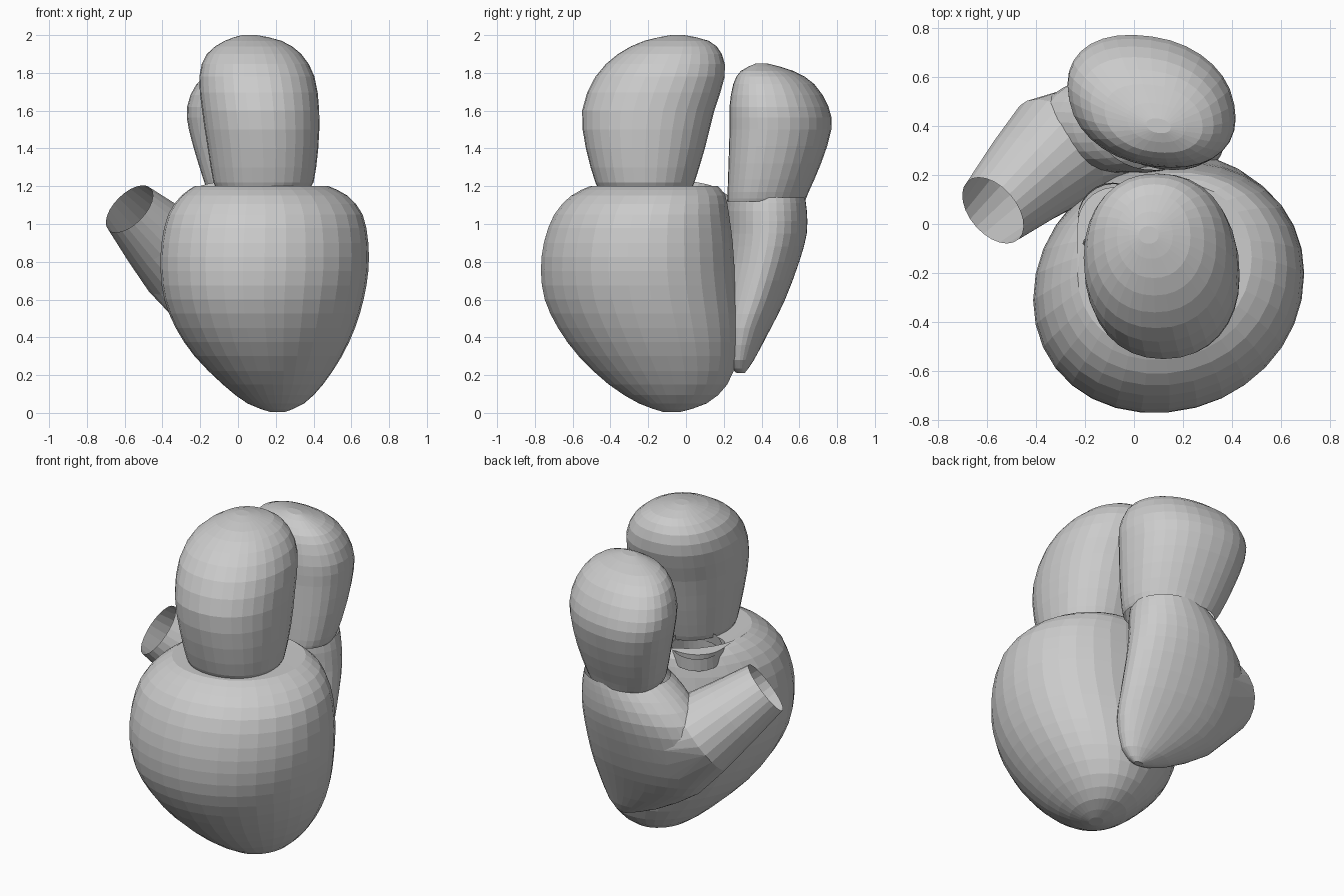
import bpy, bmesh
from math import sin, cos, pi
from mathutils import Vector

if "Cube" in bpy.data.objects:
    bpy.data.objects.remove(bpy.data.objects["Cube"])

SIDES = 32


def loft(name, rings, close_start=False, close_end=False):
    """Skin a list of equal-length rings; optional caps at each end."""
    n = len(rings[0])
    verts = [tuple(p) for r in rings for p in r]
    faces = []
    for i in range(len(rings) - 1):
        for j in range(n):
            k = (j + 1) % n
            faces.append((i * n + j, i * n + k, (i + 1) * n + k, (i + 1) * n + j))
    if close_start:
        faces.append(tuple(reversed(range(n))))
    if close_end:
        faces.append(tuple(range((len(rings) - 1) * n, len(rings) * n)))
    me = bpy.data.meshes.new(name)
    me.from_pydata(verts, [], faces)
    ob = bpy.data.objects.new(name, me)
    bpy.context.collection.objects.link(ob)
    return rings


def smooth_rows(rows, steps=2):
    """Catmull-Rom interpolation between section rows."""
    out = []
    for i in range(len(rows) - 1):
        p0, p1 = rows[max(i - 1, 0)], rows[i]
        p2, p3 = rows[i + 1], rows[min(i + 2, len(rows) - 1)]
        for s in range(steps):
            t = s / steps
            out.append([0.5 * (2 * b + (c - a) * t + (2 * a - 5 * b + 4 * c - d) * t * t
                               + (3 * b - a - 3 * c + d) * t ** 3)
                        for a, b, c, d in zip(p0, p1, p2, p3)])
    out.append(list(rows[-1]))
    return out


def power(v, e):
    return abs(v) ** e * (1 if v >= 0 else -1)


def chamber(name, rows, skew=0.0, square=1.0, extra=(), **caps):
    """Rows are (z, x min, x max, y min, y max); skew turns the oval.
    Rows in extra are added without smoothing."""
    rings = []
    for z, x0, x1, y0, y1 in smooth_rows(rows) + list(extra):
        rings.append([((x0 + x1) / 2 + (x1 - x0) / 2 * power(cos(t), square),
                       (y0 + y1) / 2 + (y1 - y0) / 2 * power(sin(t - skew), square), z)
                      for t in (2 * pi * j / SIDES for j in range(SIDES))])
    return loft(name, rings, **caps)


def tube(name, stations):
    """Stations are (centre, normal, radius)."""
    rings = []
    for c, nrm, r in stations:
        nv = Vector(nrm).normalized()
        u = nv.cross(Vector((0, 1, 0))).normalized()
        v = nv.cross(u)
        rings.append([Vector(c) + r * (cos(2 * pi * j / 24) * u + sin(2 * pi * j / 24) * v)
                      for j in range(24)])
    return loft(name, rings)


# large front ventricle with a flat shelf around a round outlet hole
chamber("front_ventricle", [
    (0.005, 0.17, 0.25, -0.12, -0.03),
    (0.05, 0.05, 0.35, -0.25, 0.11),
    (0.15, -0.08, 0.45, -0.41, 0.22),
    (0.30, -0.23, 0.55, -0.57, 0.275),
    (0.45, -0.33, 0.62, -0.68, 0.285),
    (0.60, -0.39, 0.665, -0.75, 0.275),
    (0.75, -0.41, 0.69, -0.77, 0.26),
    (0.90, -0.405, 0.69, -0.755, 0.25),
    (1.05, -0.37, 0.66, -0.70, 0.23),
    (1.15, -0.30, 0.58, -0.61, 0.21),
    (1.20, -0.23, 0.48, -0.51, 0.17)],
    skew=-0.1, square=0.97,
    extra=[(1.195, -0.23, 0.05, -0.13, 0.15), (1.02, -0.21, 0.05, -0.15, 0.13)],
    close_start=True)

# front atrium
chamber("front_atrium", [
    (1.19, -0.11, 0.37, -0.46, 0.03),
    (1.22, -0.13, 0.40, -0.48, 0.045),
    (1.40, -0.16, 0.425, -0.53, 0.10),
    (1.60, -0.19, 0.43, -0.55, 0.15),
    (1.78, -0.205, 0.405, -0.48, 0.205),
    (1.90, -0.165, 0.335, -0.36, 0.19),
    (1.97, -0.07, 0.23, -0.22, 0.12),
    (2.00, 0.02, 0.10, -0.08, -0.01)], square=0.92, close_end=True)

# raised lip of the outlet hole
tube("outlet_lip", [((-0.085, 0.02, 1.13), (-0.15, 0.15, 1), 0.145),
                    ((-0.09, 0.03, 1.205), (-0.15, 0.15, 1), 0.14)])

# back ventricle, tapering down to its tip
body = chamber("back_ventricle", [
    (0.21, 0.18, 0.24, 0.27, 0.31),
    (0.28, -0.01, 0.31, 0.20, 0.36),
    (0.45, -0.29, 0.36, 0.15, 0.45),
    (0.60, -0.39, 0.37, 0.17, 0.525),
    (0.80, -0.42, 0.37, 0.20, 0.60),
    (0.95, -0.37, 0.365, 0.21, 0.64),
    (1.07, -0.25, 0.355, 0.21, 0.64),
    (1.14, -0.15, 0.34, 0.22, 0.63)], skew=-0.06, close_start=True)

# back atrium
chamber("back_atrium", [
    (1.12, -0.13, 0.34, 0.22, 0.63),
    (1.17, -0.16, 0.36, 0.22, 0.65),
    (1.32, -0.21, 0.39, 0.225, 0.715),
    (1.50, -0.26, 0.41, 0.23, 0.77),
    (1.62, -0.27, 0.41, 0.23, 0.755),
    (1.74, -0.22, 0.36, 0.25, 0.68),
    (1.81, -0.12, 0.28, 0.29, 0.57),
    (1.85, 0.05, 0.15, 0.37, 0.43)], skew=0.23, square=0.92, close_end=True)

# open outflow tube of the back ventricle
flow = tube("outflow_tube", [((-0.31, 0.30, 0.82), (-0.65, -0.5, 0.6), 0.24),
                             ((-0.44, 0.185, 0.945), (-0.6, -0.51, 0.6), 0.20),
                             ((-0.575, 0.055, 1.08), (-0.6, -0.51, 0.6), 0.157)])

# smooth blend between the back ventricle and its tube
bm = bmesh.new()
for p in [p for r in body[1:9] for p in r] + flow[0]:
    bm.verts.new(p)
hull = bmesh.ops.convex_hull(bm, input=bm.verts)
junk = {g for g in hull["geom_interior"] + hull["geom_unused"]
        if isinstance(g, bmesh.types.BMVert)}
bmesh.ops.delete(bm, geom=list(junk), context='VERTS')
me = bpy.data.meshes.new("ventricle_blend")
bm.to_mesh(me)
bm.free()
bpy.context.collection.objects.link(bpy.data.objects.new("ventricle_blend", me))
